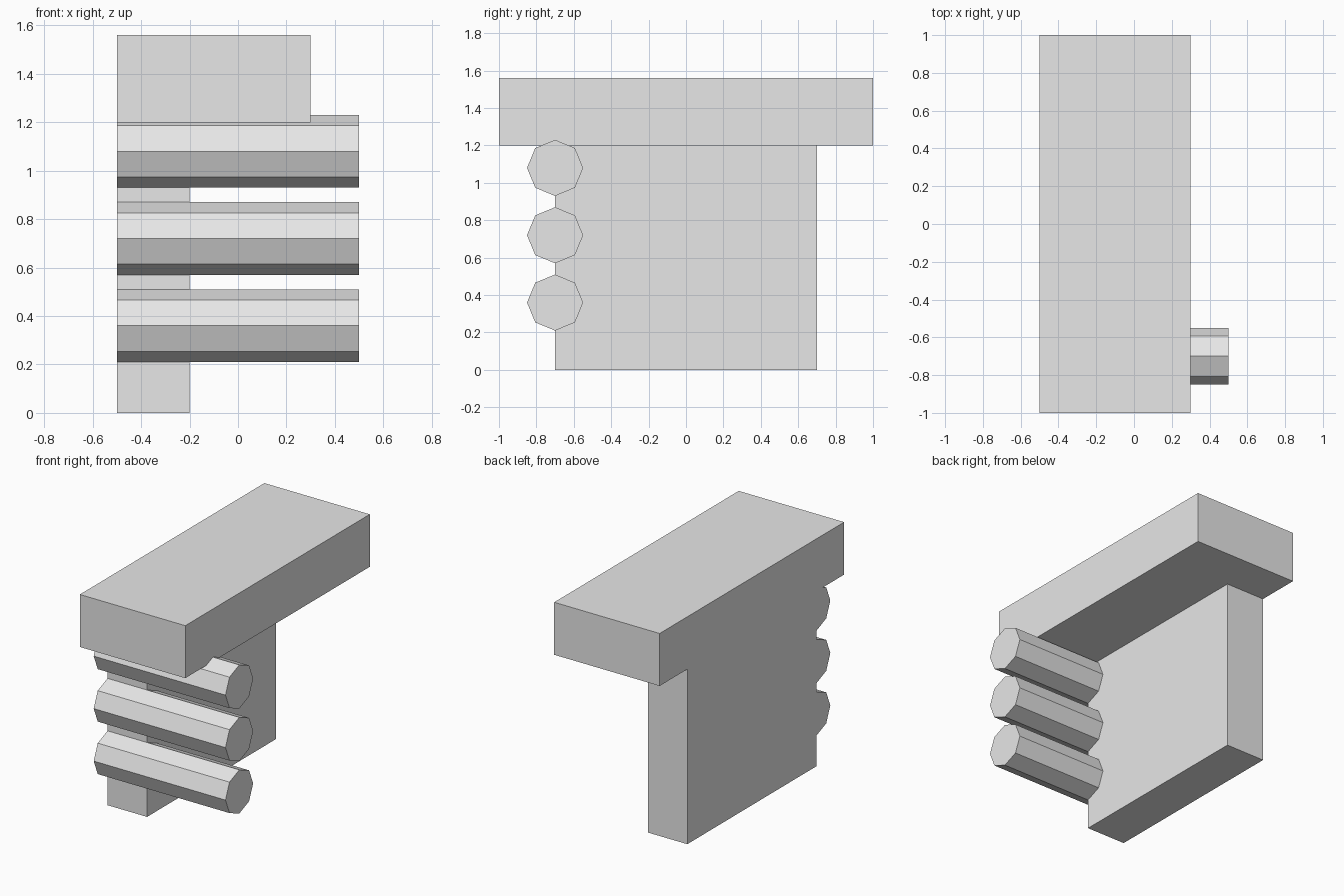
import bpy
import math

default_cube = bpy.data.objects.get("Cube")
if default_cube:
    bpy.data.objects.remove(default_cube, do_unlink=True)

# Single plain grey
grey = bpy.data.materials.new("plain_grey")
grey.use_nodes = True
colour = (0.8, 0.8, 0.8, 1.0)
grey.diffuse_color = colour
for node in grey.node_tree.nodes:
    if node.type == 'BSDF_PRINCIPLED':
        node.inputs["Base Color"].default_value = colour


def finish(name):
    obj = bpy.context.active_object
    obj.name = name
    obj.data.name = name
    obj.data.materials.append(grey)
    return obj


def box(name, low, high):
    centre = [(a + b) / 2 for a, b in zip(low, high)]
    bpy.ops.mesh.primitive_cube_add(size=1, location=centre)
    obj = finish(name)
    obj.scale = [b - a for a, b in zip(low, high)]
    bpy.ops.object.transform_apply(location=False, rotation=False, scale=True)
    return obj


# Upright wall and the overhanging slab on top
box("upright_wall", (-0.5, -0.7, 0), (-0.2, 0.7, 1.2))
box("top_slab", (-0.5, -1, 1.2), (0.3, 1, 1.56))

# Three octagonal rods stacked along the front edge of the wall
for i, level in enumerate(("lower", "middle", "upper")):
    bpy.ops.mesh.primitive_cylinder_add(
        vertices=8, radius=0.15, depth=1,
        location=(0, -0.7, 0.36 * (i + 1)), rotation=(0, math.pi / 2, 0))
    finish(level + "_rod")
    bpy.ops.object.transform_apply(location=False, rotation=True, scale=False)
